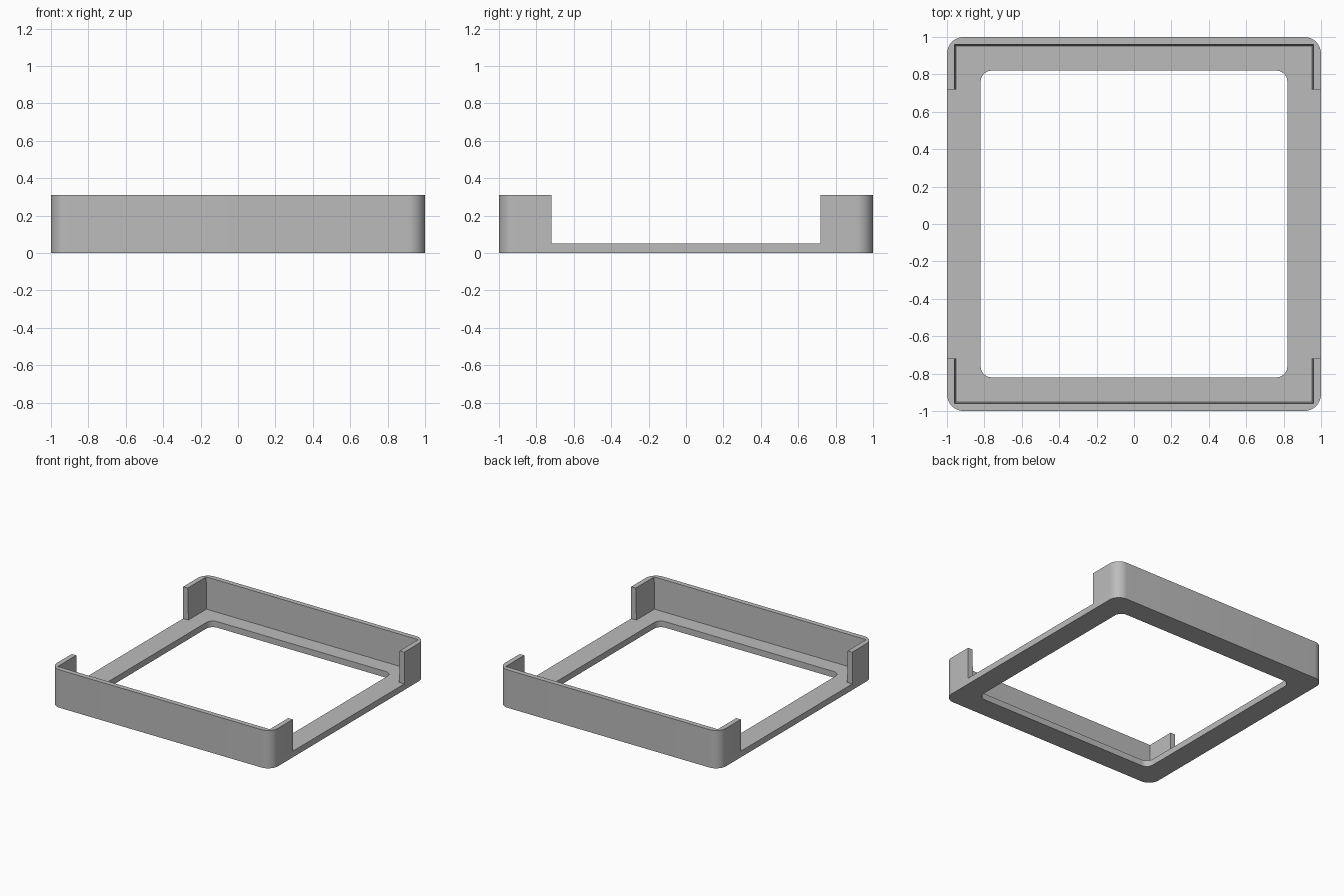
import bpy, bmesh, math

if "Cube" in bpy.data.objects:
    bpy.data.objects.remove(bpy.data.objects["Cube"])

OUT_R, IN_R, SEG = 0.09, 0.06, 12
FLOOR, TOP = 0.05, 0.31

grey = bpy.data.materials.new("plain grey")
grey.diffuse_color = (0.5, 0.5, 0.5, 1)
grey.use_nodes = True
grey.node_tree.nodes["Principled BSDF"].inputs["Base Color"].default_value = grey.diffuse_color


def corner(half, r, quadrant):
    """Points of one rounded corner, counter-clockwise."""
    a0 = quadrant * math.pi / 2
    sx, sy = [(1, 1), (-1, 1), (-1, -1), (1, -1)][quadrant]
    c = half - r
    return [(sx * c + r * math.cos(a0 + math.pi / 2 * i / SEG),
             sy * c + r * math.sin(a0 + math.pi / 2 * i / SEG)) for i in range(SEG + 1)]


def ring(bm, pts, z):
    return [bm.verts.new((x, y, z)) for x, y in pts]


def bridge(bm, a, b):
    for i in range(len(a)):
        j = (i + 1) % len(a)
        bm.faces.new((a[i], a[j], b[j], b[i]))


def finish(bm, name):
    mesh = bpy.data.meshes.new(name)
    bm.to_mesh(mesh)
    bm.free()
    mesh.materials.append(grey)
    ob = bpy.data.objects.new(name, mesh)
    bpy.context.collection.objects.link(ob)
    bpy.ops.object.select_all(action='DESELECT')
    ob.select_set(True)
    bpy.context.view_layer.objects.active = ob
    bpy.ops.object.shade_smooth_by_angle(angle=math.radians(30))


# Flat base frame with a rounded square opening
bm = bmesh.new()
outer = [p for q in range(4) for p in corner(1.0, OUT_R, q)]
inner = [p for q in range(4) for p in corner(0.82, IN_R, q)]
ob_, ot = ring(bm, outer, 0), ring(bm, outer, FLOOR)
ib, it = ring(bm, inner, 0), ring(bm, inner, FLOOR)
for a, b in ((ob_, ot), (ot, it), (it, ib), (ib, ob_)):
    bridge(bm, a, b)
bmesh.ops.recalc_face_normals(bm, faces=bm.faces)
finish(bm, "base_frame")


# Back and front walls, each wrapping round two corners, inner side slightly drafted
def wall_outline(inset, s):
    pts = [(1.0, 0.72)] + corner(1.0, OUT_R, 0) + corner(1.0, OUT_R, 1) + [(-1.0, 0.72)]
    pts += [(-inset, 0.72), (-inset, inset), (inset, inset), (inset, 0.72)]
    return [(s * x, s * y) for x, y in pts]


for name, s in (("back_wall", 1), ("front_wall", -1)):
    bm = bmesh.new()
    low = ring(bm, wall_outline(0.953, s), FLOOR)
    high = ring(bm, wall_outline(0.959, s), TOP)
    bridge(bm, low, high)
    bm.faces.new(high)
    finish(bm, name)
